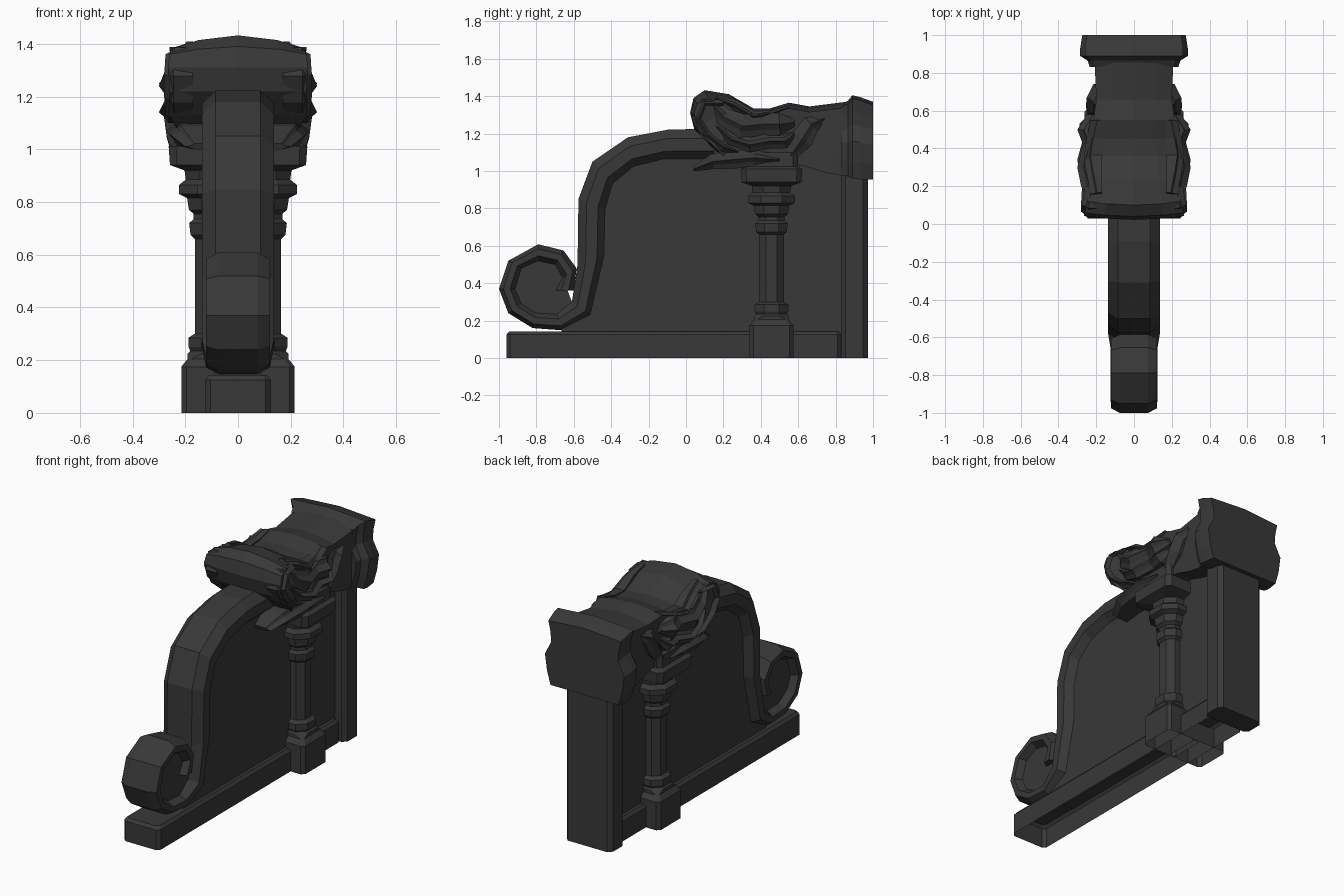
import bpy, bmesh

mat = bpy.data.materials.new("charcoal_grey")
mat.diffuse_color = (0.04, 0.04, 0.04, 1)


def loft(name, rings, cap_start=True, cap_end=True, mirror=False):
    """Skin a list of equal-length closed rings; optionally mirror across x."""
    bm = bmesh.new()
    vs = [[bm.verts.new(p) for p in r] for r in rings]
    n = len(rings[0])
    for a, b in zip(vs, vs[1:]):
        for i in range(n):
            j = (i + 1) % n
            bm.faces.new((a[i], a[j], b[j], b[i]))
    caps = []
    if cap_start:
        caps.append(bm.faces.new(vs[0]))
    if cap_end:
        caps.append(bm.faces.new(vs[-1]))
    bmesh.ops.recalc_face_normals(bm, faces=bm.faces[:])
    if caps:
        bmesh.ops.triangulate(bm, faces=caps)
    me = bpy.data.meshes.new(name)
    bm.to_mesh(me)
    bm.free()
    me.materials.append(mat)
    ob = bpy.data.objects.new(name, me)
    bpy.context.collection.objects.link(ob)
    if mirror:
        ob.modifiers.new("mirror", 'MIRROR')
    return ob


def oct_ring(cx, cy, hx, hy, c, z):
    """Rectangle with cut corners at height z."""
    p = [(hx, hy - c), (hx - c, hy), (c - hx, hy), (-hx, hy - c),
         (-hx, c - hy), (c - hx, -hy), (hx - c, -hy), (hx, c - hy)]
    return [(cx + x, cy + y, z) for x, y in p]


def plate(name, pts, h):
    """Extrude a y-z outline to x = +-h."""
    return loft(name, [[(s * h, y, z) for y, z in pts] for s in (-1, 1)])


# Plinth, hollow underneath
loft("plinth", [oct_ring(0, -0.065, 0.125, 0.895, 0.02, 0),
                oct_ring(0, -0.065, 0.125, 0.895, 0.02, 0.125),
                oct_ring(0, -0.065, 0.11, 0.88, 0.02, 0.143)], cap_start=False)

# Back post with chamfered corners
loft("back_post", [oct_ring(0, 0.9, 0.16, 0.072, 0.025, z) for z in (0, 1.0)])

# Scroll band: convex edge of the curl and the opposite edge
edge_a = [(0.15, 1.06), (-0.12, 1.06), (-0.28, 1.02), (-0.39, 0.93), (-0.43, 0.79),
          (-0.435, 0.55), (-0.51, 0.23), (-0.66, 0.148), (-0.82, 0.16), (-0.95, 0.24),
          (-1.0, 0.37), (-0.95, 0.52), (-0.79, 0.608), (-0.655, 0.575), (-0.585, 0.48),
          (-0.6, 0.36)]
edge_b = [(0.15, 1.225), (-0.09, 1.222), (-0.31, 1.18), (-0.5, 1.05), (-0.575, 0.85),
          (-0.58, 0.5), (-0.61, 0.3), (-0.69, 0.235), (-0.8, 0.24), (-0.88, 0.29),
          (-0.915, 0.37), (-0.88, 0.48), (-0.79, 0.52), (-0.7, 0.5), (-0.66, 0.43),
          (-0.7, 0.36)]
section = [(0, 0.085), (0.28, 0.137), (0.7, 0.137), (1, 0.085)]
section = section + [(t, -x) for t, x in reversed(section)]
rings = []
for i, (a, b) in enumerate(zip(edge_a, edge_b)):
    k = 1 if i < 7 else 0.88
    rings.append([(x * k, a[0] + (b[0] - a[0]) * t, a[1] + (b[1] - a[1]) * t)
                  for t, x in section])
loft("scroll_band", rings)
plate("scroll_eye", edge_b[6:15], 0.08)

# Recessed side panel, following the middle of the band
mid = [((a[0] + b[0]) / 2, (a[1] + b[1]) / 2) for a, b in zip(edge_a[:8], edge_b[:8])]
plate("side_panel", mid + [(-0.66, 0.12), (0.9, 0.12), (0.9, 1.14)], 0.09)

# Turned columns, one on each side: (height, half width, square or eight-sided)
turning = [(0, .117, 1), (.175, .117, 1), (.205, .093, 1), (.225, .093, 0), (.235, .083, 0),
           (.25, .09, 0), (.285, .09, 0), (.3, .066, 0), (.66, .066, 0), (.675, .082, 0),
           (.72, .087, 0), (.735, .07, 0), (.755, .07, 0), (.77, .088, 0), (.815, .095, 0),
           (.83, .125, 0), (.865, .125, 0), (.885, .1, 0), (.92, .105, 0), (.94, .16, 1),
           (1.01, .165, 1), (1.025, .14, 1), (1.1, .14, 1)]
loft("column", [oct_ring(0.098, 0.457, h, h, h * (0.17 if sq else 0.55), z)
                for z, h, sq in turning], cap_start=False, mirror=True)

# Arm rest with rolled front: (y, z, half width, edge drop)
arm = [(.9, 1.375, .21, .03), (.66, 1.345, .2, .03), (.55, 1.365, .215, .03),
       (.45, 1.335, .22, .03), (.36, 1.335, .21, .03), (.23, 1.41, .22, .05),
       (.1, 1.432, .25, .05), (.04, 1.39, .26, .03), (.022, 1.31, .265, 0),
       (.045, 1.22, .26, 0), (.13, 1.13, .26, 0), (.22, 1.06, .22, 0),
       (.36, 1.02, .2, 0), (.62, 1.03, .2, 0), (.75, 0.99, .2, 0), (.9, .965, .2, 0)]
loft("arm_rest", [[(f * w, y + 0.02 * f * f * (y < .15), z - d * f * f) for y, z, w, d in arm]
                  for f in (-1, -0.6, 0, 0.6, 1)])

# Wavy-sided end block at the back
half = [(0, 1.0), (.26, .96), (.245, .8), (.24, .65), (.285, .45), (.27, .2), (.245, 0)]
rings = []
for y, k, top, bot in ((.83, .82, 1.355, .985), (.865, .86, 1.375, .97), (.89, 1, 1.405, .96),
                       (.93, 1, 1.395, .955), (1.0, .96, 1.37, .955)):
    r = [(x * k, y, bot + (top - bot) * t) for x, t in half]
    rings.append(r + [(-x, yy, z) for x, yy, z in reversed(r[1:])])
loft("end_block", rings)


# Carved leaves on both sides of the arm: spine points (y, z, half spread, ridge x)
def leaf(name, spine, base=0.17, edge=0.035):
    rings = []
    for i, (y, z, w, x) in enumerate(spine):
        a, b = spine[max(i - 1, 0)], spine[min(i + 1, len(spine) - 1)]
        dy, dz = b[0] - a[0], b[1] - a[1]
        ln = (dy * dy + dz * dz) ** 0.5
        ny, nz = -dz / ln, dy / ln
        rings.append([(px, y + ny * w * s, z + nz * w * s) for s, px in
                      ((-1, base), (-1, x - edge), (-.45, x - edge * .6), (0, x),
                       (.5, x - edge * .8), (1, x - edge), (1, base))])
    loft(name, rings, mirror=True)


leaf("roll_rim", [(.2, 1.36, .02, .26), (.1, 1.36, .03, .275), (.065, 1.28, .035, .28),
                  (.11, 1.2, .035, .28), (.2, 1.13, .03, .275), (.28, 1.1, .01, .25)])
leaf("upper_leaf", [(.14, 1.36, .02, .25), (.2, 1.29, .05, .28), (.3, 1.24, .065, .3),
                    (.42, 1.25, .06, .27), (.5, 1.25, .06, .3), (.58, 1.26, .02, .25)])
leaf("lower_leaf", [(.16, 1.24, .02, .25), (.24, 1.17, .03, .285), (.34, 1.14, .04, .3),
                    (.45, 1.16, .04, .27), (.53, 1.16, .04, .29), (.58, 1.2, .01, .24)])
leaf("under_leaf", [(.04, 1.01, .012, .2), (.14, 1.05, .04, .25), (.24, 1.06, .05, .265),
                    (.36, 1.07, .045, .27), (.5, 1.06, .03, .25)], base=0.08)
leaf("rear_leaf", [(.56, 1.08, .03, .24), (.62, 1.17, .06, .255), (.67, 1.25, .05, .25),
                   (.74, 1.28, .01, .215)])
leaf("top_curl", [(.16, 1.39, .02, .23), (.26, 1.35, .03, .25), (.36, 1.29, .03, .265),
                  (.46, 1.31, .015, .25), (.55, 1.34, .01, .23)])
